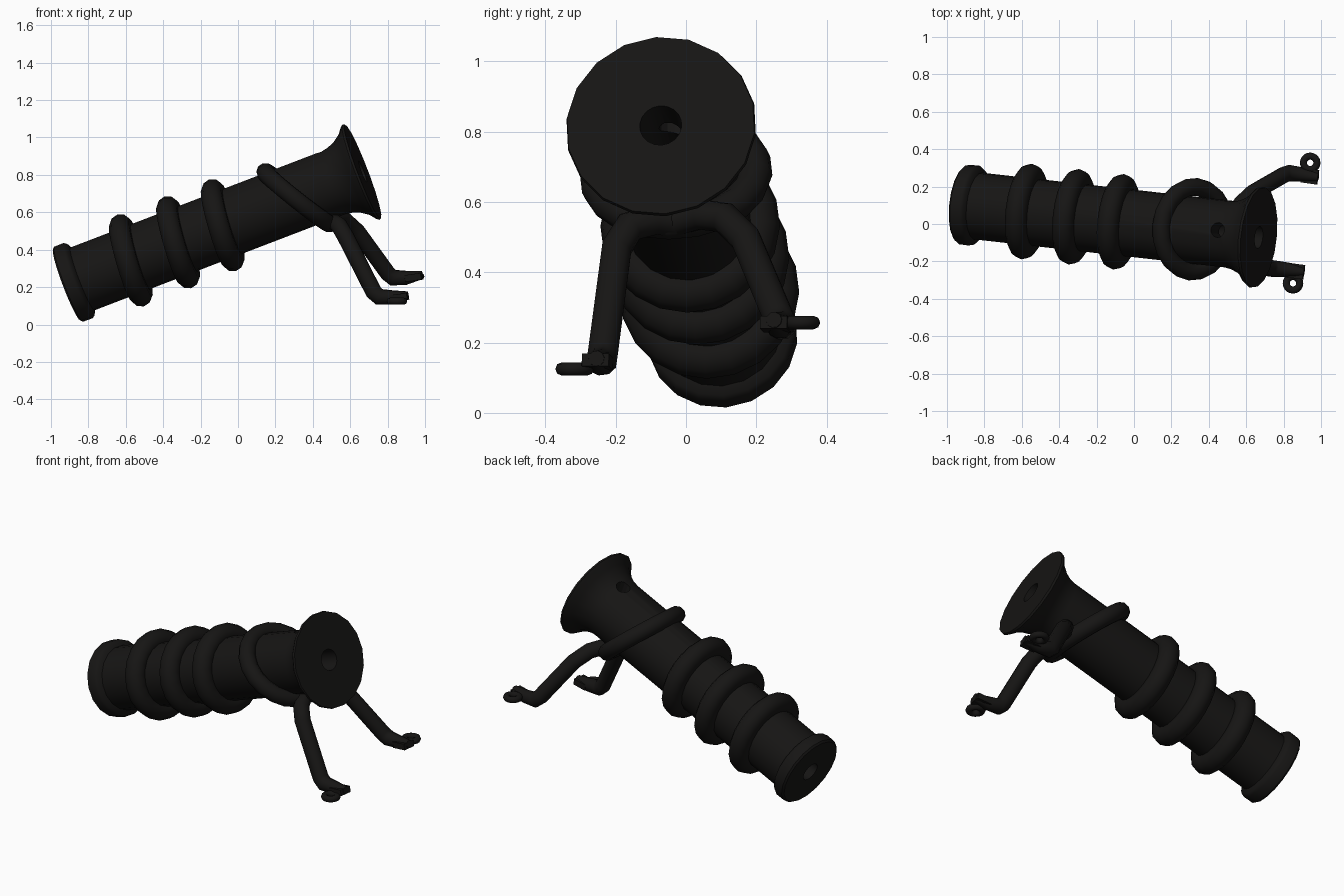
import bpy, bmesh, math
from mathutils import Vector, Matrix

if "Cube" in bpy.data.objects:
    bpy.data.objects.remove(bpy.data.objects["Cube"])

black = bpy.data.materials.new("black_metal")
black.diffuse_color = (0.008, 0.0075, 0.007, 1)
black.use_nodes = True
black.node_tree.nodes["Principled BSDF"].inputs["Base Color"].default_value = black.diffuse_color

# Barrel axis, with local Z along the barrel and local X pointing up
START = Vector((-0.915, 0.105, 0.212))
END = Vector((0.667, -0.072, 0.818))
LENGTH = (END - START).length
az = (END - START).normalized()
ay = az.cross(Vector((0, 0, 1))).normalized()
ax = ay.cross(az)
if ax.z < 0:
    ax, ay = -ax, -ay
FRAME = Matrix.Translation(START) @ Matrix((ax, az.cross(ax), az)).transposed().to_4x4()


def finish(ob, angle=40):
    ob.data.materials.clear()
    ob.data.materials.append(black)
    bpy.ops.object.select_all(action='DESELECT')
    bpy.context.view_layer.objects.active = ob
    ob.select_set(True)
    bpy.ops.object.shade_smooth_by_angle(angle=math.radians(angle))
    return ob


def lathe(name, profile, sides):
    """Revolve a closed (radius, height) loop around the barrel axis."""
    bm = bmesh.new()
    rings = []
    for i in range(sides):
        a = 2 * math.pi * (i + 0.25) / sides
        rings.append([bm.verts.new((r * math.cos(a), r * math.sin(a), h)) for r, h in profile])
    n = len(profile)
    for i in range(sides):
        p, q = rings[i], rings[(i + 1) % sides]
        for j in range(n):
            k = (j + 1) % n
            bm.faces.new((p[j], q[j], q[k], p[k]))
    bmesh.ops.recalc_face_normals(bm, faces=bm.faces)
    me = bpy.data.meshes.new(name)
    bm.to_mesh(me)
    bm.free()
    ob = bpy.data.objects.new(name, me)
    bpy.context.collection.objects.link(ob)
    ob.matrix_world = FRAME
    return ob


def tube(name, pts, radius, cyclic=False):
    """Round bar along a path, turned into a mesh."""
    cu = bpy.data.curves.new(name, 'CURVE')
    cu.dimensions = '3D'
    cu.bevel_depth = radius
    cu.bevel_resolution = 3
    cu.use_fill_caps = True
    sp = cu.splines.new('POLY')
    sp.points.add(len(pts) - 1)
    for p, co in zip(sp.points, pts):
        p.co = (*co[:3], 1)
        p.radius = co[3] if len(co) > 3 else 1
    sp.use_cyclic_u = cyclic
    ob = bpy.data.objects.new(name, cu)
    bpy.context.collection.objects.link(ob)
    bpy.ops.object.select_all(action='DESELECT')
    bpy.context.view_layer.objects.active = ob
    ob.select_set(True)
    bpy.ops.object.convert(target='MESH')
    return finish(bpy.context.view_layer.objects.active, 50)


def ellipse(center, e1, e2, n=20):
    return [center + e1 * math.cos(2 * math.pi * i / n) + e2 * math.sin(2 * math.pi * i / n)
            for i in range(n)]


# Barrel: rear rim, straight body, flared muzzle and bore
L = LENGTH
barrel = lathe("barrel", [
    (0.055, 0), (0.205, 0), (0.215, 0.01), (0.216, 0.065), (0.205, 0.08), (0.18, 0.09),
    (0.18, L - 0.17), (0.186, L - 0.13), (0.202, L - 0.09), (0.23, L - 0.05),
    (0.262, L - 0.025), (0.273, L - 0.012), (0.27, L), (0.06, L)], 18)

# Small vent hole on top, near the muzzle
bpy.ops.mesh.primitive_cylinder_add(vertices=12, radius=0.04, depth=0.2)
cutter = bpy.context.object
cutter.name = "vent_cutter"
cutter.matrix_world = FRAME @ Matrix.Translation((0.14, -0.015, L - 0.17)) @ Matrix.Rotation(math.pi / 2, 4, 'Y')
cutter.hide_render = True
cutter.hide_set(True)
mod = barrel.modifiers.new("vent", 'BOOLEAN')
mod.object = cutter
mod.operation = 'DIFFERENCE'
mod.solver = 'EXACT'
finish(barrel)

# Three reinforcing rings, slightly tilted
for i, s in enumerate((0.368, 0.64, 0.897)):
    e1 = FRAME.to_3x3() @ Vector((0.196, 0, 0.016))
    e2 = FRAME.to_3x3() @ Vector((0, 0.198, 0))
    tube(f"barrel_ring_{i + 1}", ellipse(FRAME @ Vector((0, 0, s)), e1, e2), 0.059, True)

# Slanted loop that carries the legs
tube("leg_loop", ellipse(Vector((0.318, -0.028, 0.678)), Vector((-0.172, 0.02, 0.138)),
                         Vector((0.02, 0.226, 0))), 0.048, True)

# Two bent legs ending in thin feet
tube("front_leg", [(0.49, -0.01, 0.54), (0.51, -0.09, 0.55), (0.54, -0.16, 0.53), (0.575, -0.197, 0.47),
                   (0.725, -0.236, 0.175), (0.755, -0.24, 0.148), (0.83, -0.245, 0.145, 0.85),
                   (0.91, -0.255, 0.155, 0.5)], 0.045)
tube("back_leg", [(0.49, -0.05, 0.54), (0.53, 0.04, 0.565), (0.575, 0.11, 0.555), (0.64, 0.17, 0.495),
                  (0.80, 0.262, 0.275), (0.83, 0.272, 0.25), (0.90, 0.265, 0.25, 0.85),
                  (0.985, 0.25, 0.265, 0.5)], 0.045)

# Flat foot plates with screw eyelets
for name, plate, eye in (("front_foot", (0.865, -0.252, 0.145), (0.85, -0.317, 0.125)),
                         ("back_foot", (0.94, 0.255, 0.252), (0.942, 0.327, 0.257))):
    bpy.ops.mesh.primitive_cube_add(size=1, location=plate)
    ob = bpy.context.object
    ob.name = name + "_plate"
    ob.scale = (0.088, 0.078, 0.036)
    ob.rotation_euler = (0, math.radians(-8), math.radians(-8))
    bev = ob.modifiers.new("soft_edges", 'BEVEL')
    bev.width = 0.008
    bev.segments = 2
    finish(ob)
    bpy.ops.mesh.primitive_torus_add(location=eye, major_radius=0.036, minor_radius=0.019,
                                     major_segments=20, minor_segments=8)
    ob = bpy.context.object
    ob.name = name + "_eyelet"
    finish(ob, 50)
